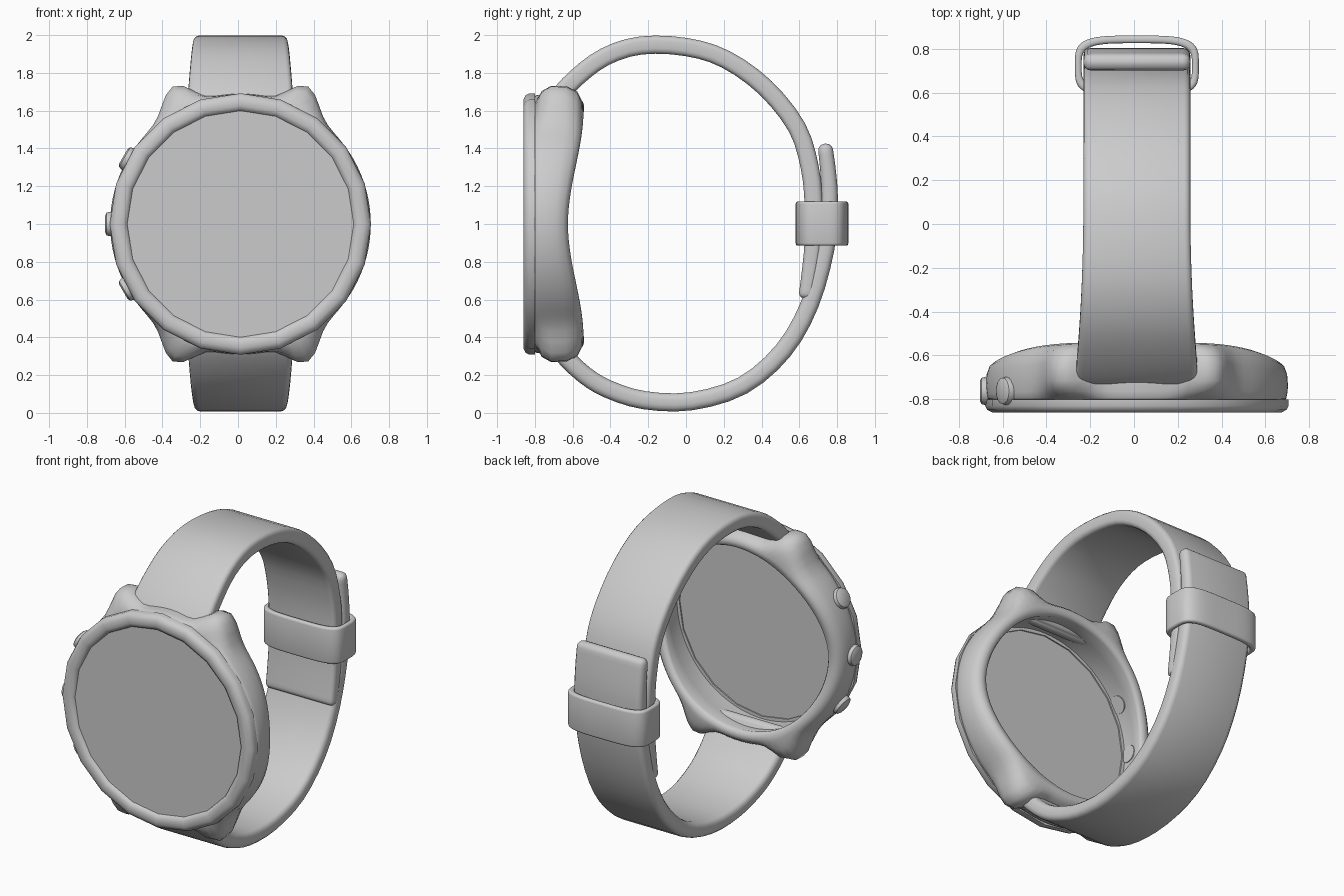
import bpy, bmesh, math
from mathutils import Vector

if "Cube" in bpy.data.objects:
    bpy.data.objects.remove(bpy.data.objects["Cube"])

CX, CZ = 0.013, 1.0          # watch axis


def finish(name, bm, bevel=0.0, angle=40):
    bmesh.ops.recalc_face_normals(bm, faces=bm.faces[:])
    me = bpy.data.meshes.new(name)
    bm.to_mesh(me)
    bm.free()
    ob = bpy.data.objects.new(name, me)
    bpy.context.collection.objects.link(ob)
    for p in me.polygons:
        p.use_smooth = True
    bpy.ops.object.select_all(action='DESELECT')
    ob.select_set(True)
    bpy.context.view_layer.objects.active = ob
    if bevel:
        m = ob.modifiers.new("bevel", 'BEVEL')
        m.width, m.segments = bevel, 3
        m.limit_method, m.angle_limit = 'ANGLE', math.radians(40)
    else:
        bpy.ops.object.shade_smooth_by_angle(angle=math.radians(angle))
    return ob


def loft(name, rings, wrap, **kw):
    """Join closed rings of points; wrap around or cap the ends."""
    bm = bmesh.new()
    vs = [[bm.verts.new(p) for p in r] for r in rings]
    n = len(vs[0])
    for i in range(len(vs) if wrap else len(vs) - 1):
        a, b = vs[i], vs[(i + 1) % len(vs)]
        for j in range(n):
            bm.faces.new((a[j], a[(j + 1) % n], b[(j + 1) % n], b[j]))
    if not wrap:
        bm.faces.new(vs[0])
        bm.faces.new(vs[-1])
    return finish(name, bm, **kw)


def polar(r, phi, y):
    return Vector((CX + r * math.sin(phi), y, CZ + r * math.cos(phi)))


# Case: hollow ring, back edge rises toward top and bottom, four lugs
# each point: (fraction front to back, radius, lug weight)
case_profile = [(0, .672, .0), (.05, .682, .2), (.16, .686, .75), (.35, .69, 1),
                (.65, .686, 1), (.87, .672, .85), (.97, .65, .5), (1, .63, .1),
                (.99, .60, 0), (.9, .588, 0), (.5, .612, 0), (0, .612, 0)]
rings = []
for i in range(96):
    phi = 2 * math.pi * i / 96
    s = abs(math.cos(phi))
    back = -.625 + .085 * s * s * (3 - 2 * s)
    off = math.degrees(math.atan2(abs(math.sin(phi)), s)) - 25.5
    lug = .122 * math.exp(-(off / (7 if off > 0 else 5)) ** 2 / 2)
    rings.append([polar(r + lug * w, phi, -.805 + t * (back + .805))
                  for t, r, w in case_profile])
loft("case", rings, True, angle=60)

# Bezel: 20-sided front ring
bezel_profile = [(.597, -.83), (.603, -.848), (.625, -.86), (.66, -.86),
                 (.683, -.848), (.692, -.83), (.692, -.80), (.61, -.80), (.597, -.80)]
loft("bezel", [[polar(r, math.pi * i / 10, y) for r, y in bezel_profile]
               for i in range(20)], True, angle=60)

# Glass: flat disc
loft("glass", [[polar(.605, math.pi * i / 10, y) for i in range(20)]
               for y in (-.838, -.808)], False)

# Side buttons
for k, name in ((-1, "lower_button"), (0, "middle_button"), (1, "upper_button")):
    phi = math.radians(-90 + 30 * k)
    radial = Vector((math.sin(phi), 0, math.cos(phi)))
    side = Vector((math.cos(phi), 0, -math.sin(phi)))
    rings = []
    for d, r in ((.605, .055), (.69, .065), (.708, .06), (.716, .045)):
        c = Vector((CX, -.762, CZ)) + radial * d
        rings.append([c + side * (r * math.cos(a)) + Vector((0, r * math.sin(a), 0))
                      for a in [math.pi * j / 8 for j in range(16)]])
    loft(name, rings, False)


# Straps: tapered band swept along a smooth side-view path
def strap(name, pts, thick=.096):
    P = [Vector(p) for p in pts]
    P = [2 * P[0] - P[1]] + P + [2 * P[-1] - P[-2]]
    path = []
    for i in range(1, len(P) - 2):
        a, b, c, d = P[i - 1:i + 3]
        for k in range(3):
            t = k / 3
            path.append(.5 * (2 * b + (c - a) * t + (2 * a - 5 * b + 4 * c - d) * t * t
                              + (3 * b - a - 3 * c + d) * t ** 3))
    path.append(P[-2])
    rings, n = [], len(path)
    for i, p in enumerate(path):
        tan = (path[min(i + 1, n - 1)] - path[max(i - 1, 0)]).normalized()
        nor = Vector((-tan.y, tan.x))
        u = min(1, max(0, (p.x + .72) / .8))
        half = .282 - .038 * u * (2 - u)
        h = thick / 2 * (1 - .22 * max(0, (i / n - .75) * 4))
        rings.append([(CX + sx * half, p.x + nor.x * h * sn, p.y + nor.y * h * sn)
                      for sx, sn in ((-1, -1), (1, -1), (1, 1), (-1, 1))])
    return loft(name, rings, False, bevel=.034)


strap("upper_strap", [(-.725, 1.58), (-.685, 1.66), (-.58, 1.775), (-.43, 1.885),
                      (-.24, 1.945), (0, 1.937), (.21, 1.872), (.42, 1.722),
                      (.587, 1.512), (.655, 1.3), (.676, 1.1), (.672, .9),
                      (.655, .75), (.633, .605)])
strap("lower_strap", [(-.725, .42), (-.665, .325), (-.54, .203), (-.41, .125),
                      (-.22, .067), (.03, .062), (.3, .145), (.515, .33),
                      (.655, .575), (.738, .87), (.758, 1.1), (.755, 1.25),
                      (.735, 1.425)])


# Keeper loop around the overlapping strap ends
def rounded(a, rx, ry):
    c, s = math.cos(a), math.sin(a)
    e = .52
    return (CX + rx * math.copysign(abs(c) ** e, c),
            .72 + ry * math.copysign(abs(s) ** e, s))


rings = []
for i in range(48):
    a = 2 * math.pi * (i + .5) / 48
    o, n = rounded(a, .283, .14), rounded(a, .252, .105)
    rings.append([(*o, .885), (*o, 1.12), (*n, 1.12), (*n, .885)])
loft("keeper_loop", rings, True, bevel=.014)
